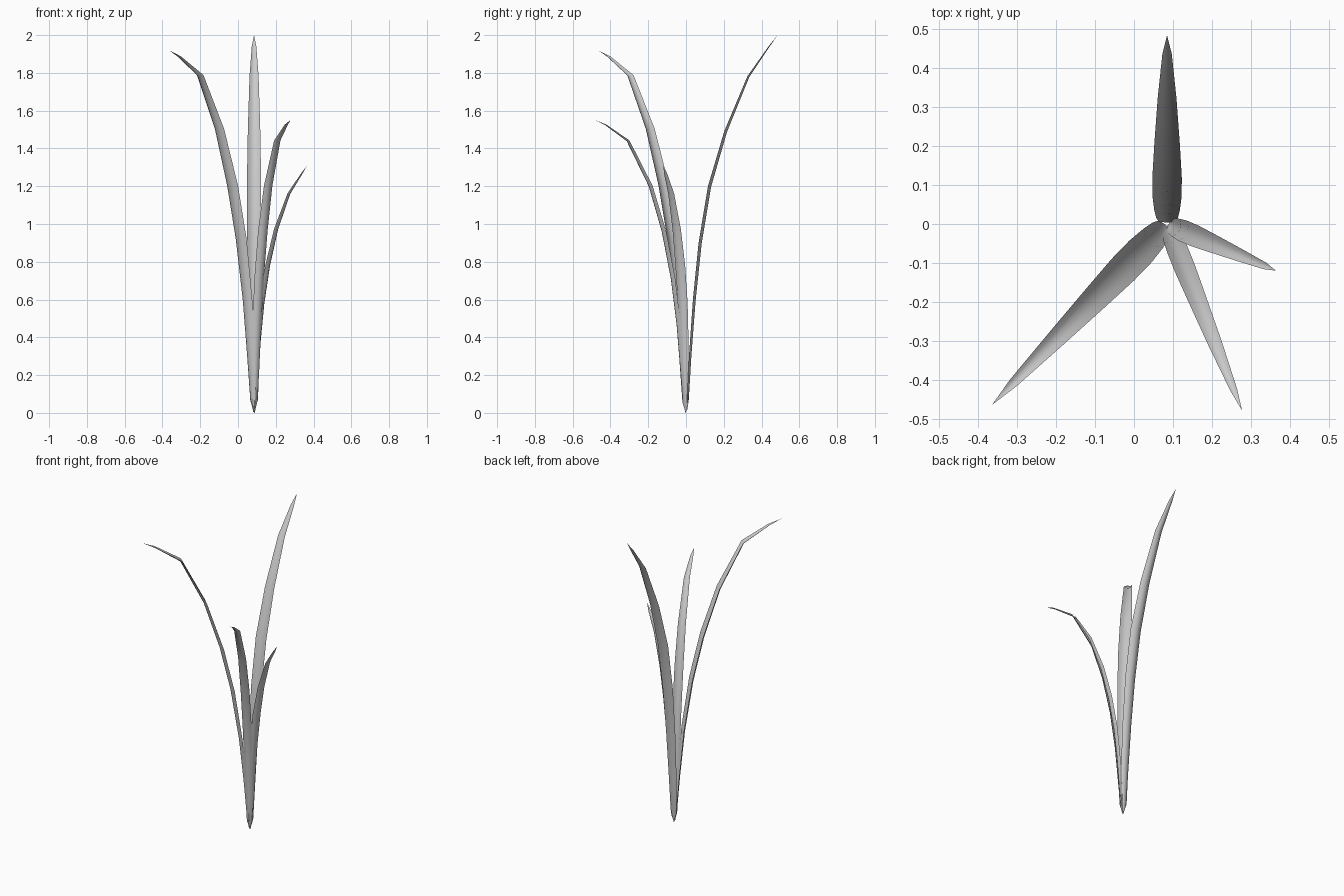
import bpy, math
from mathutils import Vector

ROOT = Vector((0.085, 0.0, 0.0))
SEGS = 4  # strips across one blade


def blade(name, tip, path, widths):
    """Channelled leaf: path holds (reach, height) pairs from root to tip."""
    out = Vector((tip[0] - ROOT.x, tip[1], 0)).normalized()
    side = Vector((-out.y, out.x, 0))
    pts = [ROOT + out * r + Vector((0, 0, z)) for r, z in path]
    verts, rows, faces = [], [], []
    last = len(pts) - 1
    for i, (p, w) in enumerate(zip(pts, [0] + widths + [0])):
        if i in (0, last):
            rows.append([len(verts)] * (SEGS + 1))
            verts.append(p)
            continue
        tangent = (pts[i + 1] - pts[i - 1]).normalized()
        normal = side.cross(tangent)
        if normal.dot(out) < 0:
            normal = -normal
        row = []
        for k in range(SEGS + 1):
            u = 2 * k / SEGS - 1
            row.append(len(verts))
            # midrib bulges outward, rims curl toward the centre
            verts.append(p + side * (u * w) + normal * (0.45 * w * (0.5 - u * u)))
        rows.append(row)
    for a, b in zip(rows, rows[1:]):
        for k in range(SEGS):
            face = list(dict.fromkeys((a[k], a[k + 1], b[k + 1], b[k])))
            faces.append(face)
    mesh = bpy.data.meshes.new(name)
    mesh.from_pydata(verts, [], faces)
    mesh.polygons.foreach_set("use_smooth", [True] * len(faces))
    ob = bpy.data.objects.new(name, mesh)
    bpy.context.collection.objects.link(ob)


# tall blade leaning back
blade("back_blade", (0.085, 0.485),
      [(0.004, 0), (0.01, 0.07), (0.022, 0.3), (0.044, 0.6), (0.075, 0.9), (0.125, 1.2),
       (0.21, 1.49), (0.33, 1.78), (0.44, 1.94), (0.485, 2.0)],
      [0.021, 0.028, 0.033, 0.037, 0.038, 0.033, 0.024, 0.012])

# tall blade arching to the front left
blade("front_left_blade", (-0.365, -0.465),
      [(0.004, 0), (0.012, 0.07), (0.029, 0.3), (0.058, 0.6), (0.107, 0.92), (0.172, 1.2),
       (0.27, 1.5), (0.414, 1.785), (0.57, 1.885), (0.647, 1.92)],
      [0.021, 0.029, 0.035, 0.04, 0.04, 0.034, 0.024, 0.012])

# medium blade arching to the front right
blade("front_right_blade", (0.278, -0.48),
      [(0.004, 0), (0.012, 0.06), (0.025, 0.22), (0.045, 0.46), (0.078, 0.71), (0.13, 0.96),
       (0.205, 1.2), (0.333, 1.44), (0.46, 1.525), (0.517, 1.55)],
      [0.016, 0.021, 0.025, 0.027, 0.027, 0.024, 0.018, 0.009])

# short blade leaning to the right
blade("short_right_blade", (0.365, -0.12),
      [(0.004, 0), (0.01, 0.05), (0.018, 0.19), (0.03, 0.38), (0.05, 0.58), (0.083, 0.78),
       (0.13, 0.97), (0.203, 1.16), (0.275, 1.265), (0.305, 1.31)],
      [0.016, 0.021, 0.025, 0.028, 0.028, 0.024, 0.017, 0.009])
